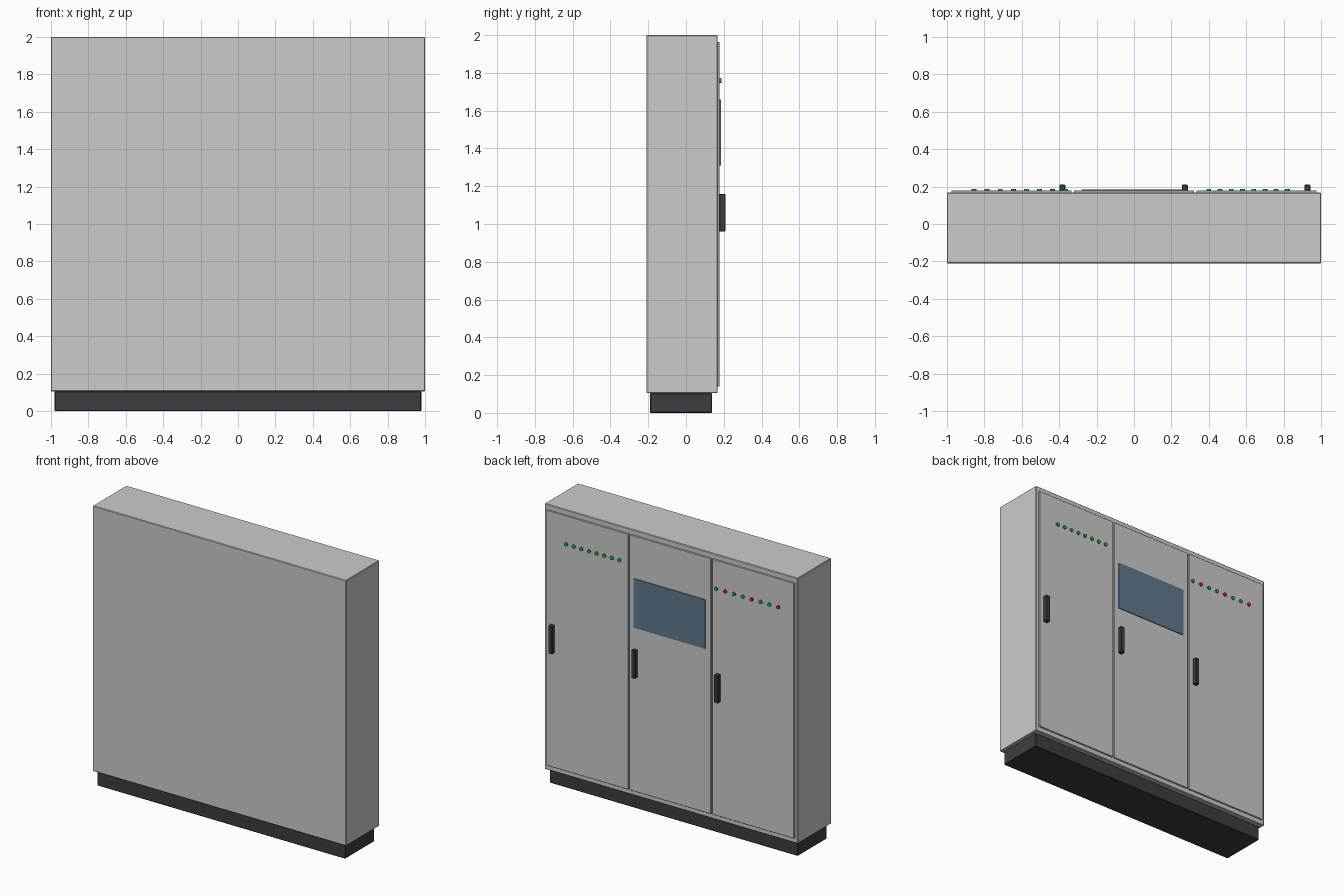
import bpy
import math

if "Cube" in bpy.data.objects:
    bpy.data.objects.remove(bpy.data.objects["Cube"])


def material(name, rgb):
    m = bpy.data.materials.new(name)
    m.diffuse_color = (*rgb, 1.0)
    m.use_nodes = True
    m.node_tree.nodes["Principled BSDF"].inputs["Base Color"].default_value = m.diffuse_color
    return m


DARK = material("dark", (0.045, 0.048, 0.052))
BLUE = material("screen_blue", (0.12, 0.19, 0.27))
GREEN = material("lamp_green", (0.03, 0.40, 0.08))
RED = material("lamp_red", (0.60, 0.03, 0.02))


def box(name, x, y, z, mat=None, bevel=0.0):
    """Box from (min, max) ranges on each axis."""
    bpy.ops.mesh.primitive_cube_add(
        size=1, location=[(a + b) / 2 for a, b in (x, y, z)])
    ob = bpy.context.object
    ob.name = name
    ob.scale = [b - a for a, b in (x, y, z)]
    bpy.ops.object.transform_apply(location=False, rotation=False, scale=True)
    if mat:
        ob.data.materials.append(mat)
    if bevel:
        mod = ob.modifiers.new("edge", 'BEVEL')
        mod.width = bevel
        mod.segments = 1
    return ob


def lamp(name, x, mat):
    bpy.ops.mesh.primitive_cylinder_add(
        vertices=16, radius=0.013, depth=0.012,
        location=(x, 0.181, 1.76), rotation=(math.pi / 2, 0, 0))
    ob = bpy.context.object
    ob.name = name
    ob.data.materials.append(mat)
    bpy.ops.object.shade_smooth_by_angle()


# Cabinet shell and recessed base
box("cabinet_body", (-1, 1), (-0.21, 0.168), (0.105, 2.0), bevel=0.004)
box("plinth", (-0.98, 0.98), (-0.19, 0.138), (0, 0.105), DARK, 0.004)

# Three doors on the +y side, each with a handle near its +x edge
for i, side in enumerate(("left", "middle", "right")):
    cx = (i - 1) * 0.655
    box(f"{side}_door", (cx - 0.322, cx + 0.322), (0.166, 0.178),
        (0.14, 1.963), bevel=0.002)
    hx = cx + 0.272
    box(f"{side}_handle", (hx - 0.016, hx + 0.016), (0.176, 0.21),
        (0.96, 1.16), DARK, 0.004)

# Display panel on the middle door
box("display_screen", (-0.28, 0.285), (0.176, 0.184), (1.31, 1.66), BLUE)

# Rows of indicator lamps on the outer doors
for i in range(8):
    lamp(f"left_lamp_{i + 1}", -0.855 + 0.07 * i, RED if i % 3 == 0 else GREEN)
    lamp(f"right_lamp_{i + 1}", 0.40 + 0.06 * i, GREEN)
